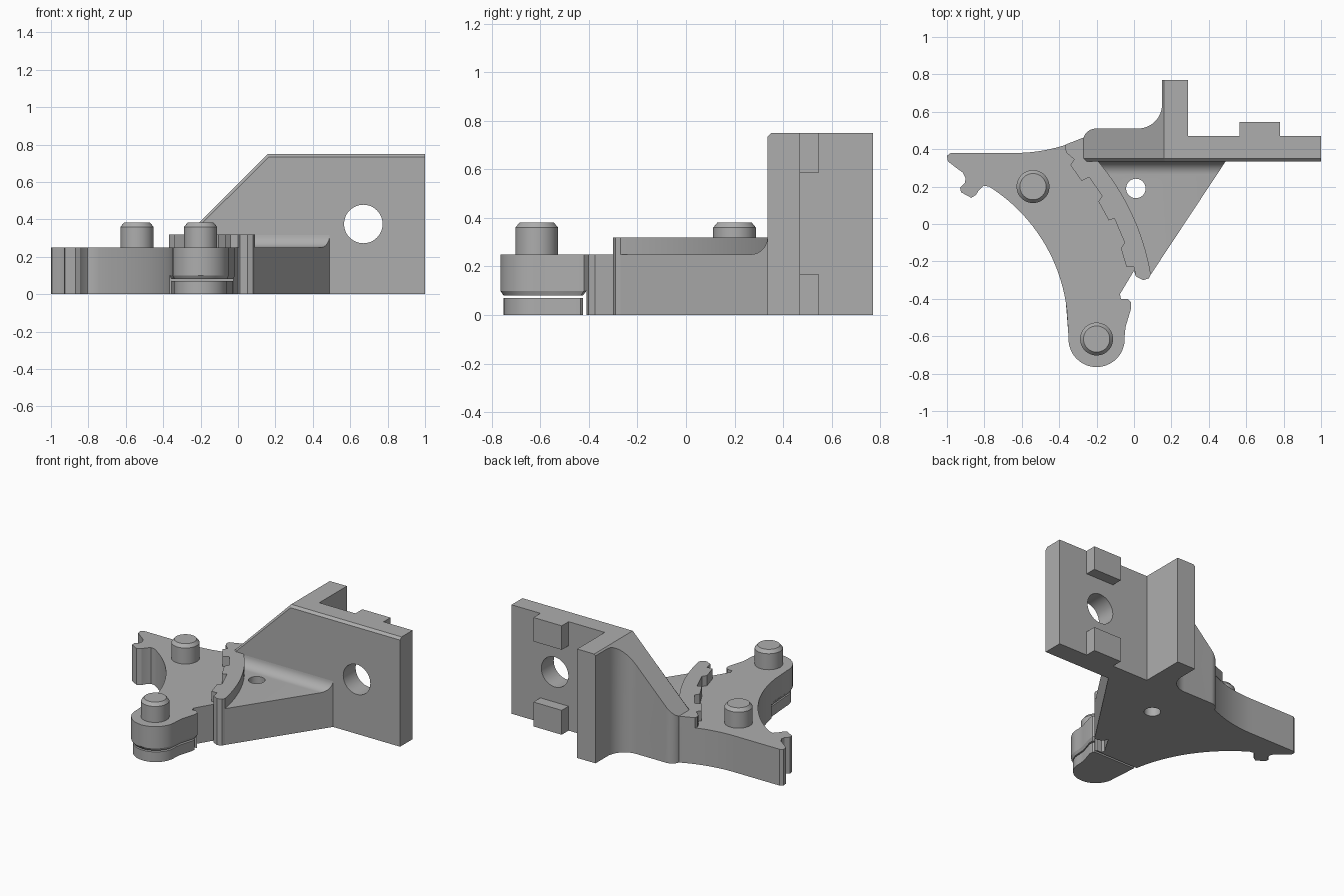
import bpy, bmesh, math
from mathutils import Vector, Matrix

old = bpy.data.objects.get("Cube")
if old:
    bpy.data.objects.remove(old)

GREY = (0.42, 0.42, 0.42, 1)
mat = bpy.data.materials.new("plain grey")
mat.use_nodes = True
mat.diffuse_color = GREY
mat.node_tree.nodes["Principled BSDF"].inputs["Base Color"].default_value = GREY


def arc(p, q, r, n=20):
    """Points on the circle from p through q to r."""
    (ax, ay), (bx, by), (cx, cy) = p, q, r
    d = 2 * (ax * (by - cy) + bx * (cy - ay) + cx * (ay - by))
    a2, b2, c2 = ax * ax + ay * ay, bx * bx + by * by, cx * cx + cy * cy
    ux = (a2 * (by - cy) + b2 * (cy - ay) + c2 * (ay - by)) / d
    uy = (a2 * (cx - bx) + b2 * (ax - cx) + c2 * (bx - ax)) / d
    t0, t1, t2 = (math.atan2(y - uy, x - ux) for x, y in (p, q, r))
    tau = 2 * math.pi
    sweep = (t2 - t0) % tau
    if (t1 - t0) % tau > sweep:
        sweep -= tau
    rad = math.hypot(ax - ux, ay - uy)
    return [(ux + rad * math.cos(t0 + sweep * i / n),
             uy + rad * math.sin(t0 + sweep * i / n)) for i in range(n + 1)]


def loft(name, sections, matrix=None):
    """Solid through stacked outlines given as (points, height)."""
    bm = bmesh.new()
    rings = [[bm.verts.new((x, y, z)) for x, y in pts] for pts, z in sections]
    bm.faces.new(rings[0][::-1])
    bm.faces.new(rings[-1])
    n = len(rings[0])
    for a, b in zip(rings, rings[1:]):
        for i in range(n):
            j = (i + 1) % n
            bm.faces.new((a[i], a[j], b[j], b[i]))
    if matrix:
        bm.transform(matrix)
    bmesh.ops.recalc_face_normals(bm, faces=bm.faces)
    me = bpy.data.meshes.new(name)
    bm.to_mesh(me)
    bm.free()
    me.materials.append(mat)
    ob = bpy.data.objects.new(name, me)
    bpy.context.collection.objects.link(ob)
    return ob


def prism(name, pts, z0, z1, matrix=None):
    return loft(name, [(pts, z0), (pts, z1)], matrix)


def rect(x0, x1, y0, y1):
    return [(x0, y0), (x1, y0), (x1, y1), (x0, y1)]


def circle(c, r, n=48):
    return [(c[0] + r * math.cos(2 * math.pi * i / n),
             c[1] + r * math.sin(2 * math.pi * i / n)) for i in range(n)]


def combine(ob, tool, operation):
    tool.hide_render = True
    m = ob.modifiers.new("shape", 'BOOLEAN')
    m.object, m.operation, m.solver = tool, operation, 'EXACT'
    bpy.context.view_layer.objects.active = ob
    bpy.ops.object.modifier_apply(modifier=m.name)
    bpy.data.objects.remove(tool)


# Axis maps: profile drawn in (x, z) extruded along y, and in (y, z) along x
XZ = Matrix(((1, 0, 0, 0), (0, 0, 1, 0), (0, 1, 0, 0), (0, 0, 0, 1)))
YZ = Matrix(((0, 0, 1, 0), (1, 0, 0, 0), (0, 1, 0, 0), (0, 0, 0, 1)))

# Rocker plate with hooked end and rounded foot
sector_edge = arc((0.09, -0.27), (0.0, 0.03), (-0.2, 0.345))
back_edge = arc((-0.25, 0.47), (-0.45, 0.4), (-0.65, 0.38), 12)
hook = [(-0.98, 0.38), (-1, 0.365), (-0.995, 0.335), (-0.95, 0.3), (-0.915, 0.275),
        (-0.9, 0.245), (-0.905, 0.22), (-0.93, 0.195), (-0.925, 0.17), (-0.87, 0.14),
        (-0.845, 0.155), (-0.83, 0.18), (-0.805, 0.205)]
left_edge = arc((-0.775, 0.2), (-0.51, -0.055), (-0.36, -0.45))
foot_arc = arc((-0.35, -0.6), (-0.2, -0.765), (-0.05, -0.6))
foot_end = [(-0.045, -0.55), (-0.015, -0.45), (-0.015, -0.42), (-0.035, -0.4)]
notch = [(-0.07, -0.4), (-0.075, -0.375), (0, -0.25), (0.01, -0.28),
         (0.05, -0.3), (0.08, -0.29)]
plate = prism("rocker_plate", back_edge + hook + left_edge + foot_arc + foot_end
              + notch + sector_edge + [(-0.25, 0.36)], 0, 0.25)
combine(plate, prism("foot_cutter", rect(-0.6, 0.2, -1, -0.41), -0.1, 0.1), 'DIFFERENCE')

# Chamfered underside of the foot and the separate pad beneath it
foot = [(-0.365, -0.41)] + foot_arc + foot_end[:-1] + [(-0.025, -0.41)]
inset = [(-0.2 + (x + 0.2) * 0.94, -0.59 + (y + 0.59) * 0.92) for x, y in foot]
loft("foot_chamfer", [(inset, 0.08), (foot, 0.1)])
prism("foot_pad", inset, 0, 0.07)

# Raised toothed sector
teeth = [(-0.365, 0.425), (-0.37, 0.405), (-0.36, 0.38), (-0.32, 0.345), (-0.34, 0.315),
         (-0.28, 0.23), (-0.24, 0.25), (-0.17, 0.15), (-0.19, 0.12), (-0.135, 0.02),
         (-0.105, 0.03), (-0.05, -0.1), (-0.07, -0.13), (-0.04, -0.23), (0, -0.23)]
prism("toothed_sector", teeth + notch[3:] + sector_edge + [(-0.25, 0.36), (-0.25, 0.47)],
      0.25, 0.32)

# Triangular arm, filleted up into the wall, with a through hole
arm = prism("triangular_arm", [(-0.22, 0.35), (0.06, -0.27), (0.09, -0.27),
                               (0.49, 0.335), (0.49, 0.35)], 0, 0.4)
fillet = arc((0.265, 0.25), (0.315, 0.27), (0.335, 0.315), 10)
combine(arm, prism("arm_profile", [(-0.5, -0.1), (-0.5, 0.25)] + fillet
                   + [(0.345, 0.315), (0.345, -0.1)], -1, 1, YZ), 'INTERSECT')
combine(arm, prism("arm_hole", circle((0.01, 0.19), 0.052), -0.1, 0.5), 'DIFFERENCE')

# Upright wall with rear rib: plan outline trimmed by the sloping front profile
corner = arc((-0.27, 0.46), (-0.247, 0.495), (-0.2, 0.51), 8)
rib = arc((0.02, 0.51), (0.112, 0.548), (0.15, 0.64), 12)
wall = prism("mounting_wall", [(-0.27, 0.335)] + corner + rib
             + [(0.15, 0.77), (0.29, 0.77), (0.29, 0.47), (1, 0.47), (1, 0.335)], 0, 0.9)


def slope(d):
    """Front profile of the wall, its slope and top lowered by d."""
    return [(-0.4, -0.1), (-0.4, 0.19 - d), (0.16 + d * 0.4, 0.75 - d),
            (1.1, 0.75 - d), (1.1, -0.1)]


combine(wall, loft("wall_profile", [(slope(0.016), 0.3), (slope(0.016), 0.335),
                                    (slope(0), 0.351), (slope(0), 0.9)], XZ), 'INTERSECT')
combine(wall, prism("wall_hole", circle((0.67, 0.375), 0.103), 0.2, 0.8, XZ), 'DIFFERENCE')

# Locating tabs on the back of the wall
for name, z0, z1 in (("lower_tab", 0, 0.168), ("upper_tab", 0.585, 0.75)):
    prism(name, rect(0.565, 0.78, 0.46, 0.545), z0, z1)

# Chamfered pins
for name, c in (("hook_pin", (-0.54, 0.2)), ("foot_pin", (-0.2, -0.615))):
    loft(name, [(circle(c, 0.088), 0.24), (circle(c, 0.088), 0.36), (circle(c, 0.07), 0.382)])

# Smooth the curved sides, keep hard edges
for ob in bpy.context.collection.objects:
    if ob.type == 'MESH' and ob.data.materials and ob.data.materials[0] == mat:
        bpy.ops.object.select_all(action='DESELECT')
        ob.select_set(True)
        bpy.context.view_layer.objects.active = ob
        bpy.ops.object.shade_smooth_by_angle(angle=math.radians(28))
